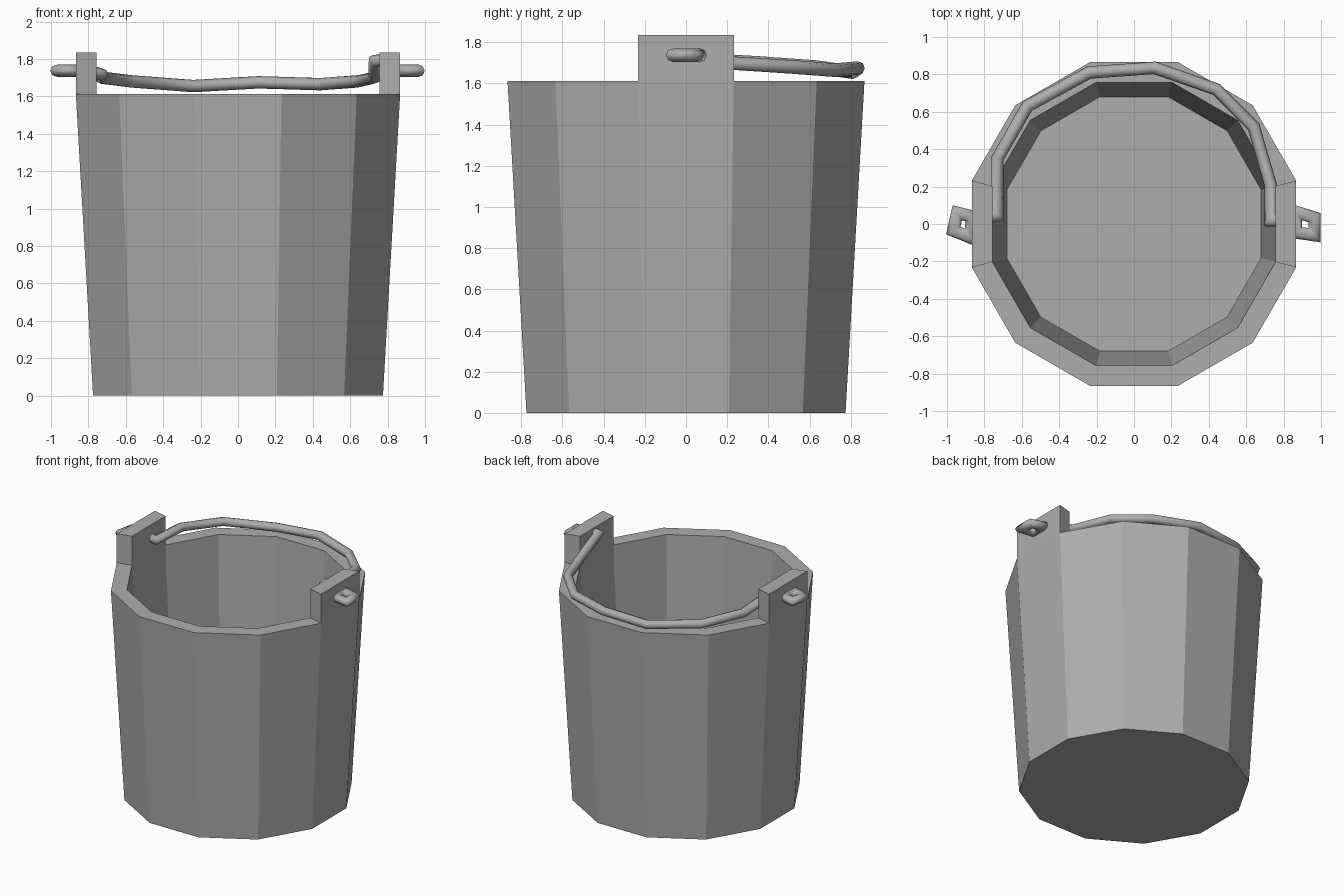
import bpy, bmesh, math
from mathutils import Vector

if "Cube" in bpy.data.objects:
    bpy.data.objects.remove(bpy.data.objects["Cube"])

SIDES = 12
grey = bpy.data.materials.new("dark_grey")
grey.diffuse_color = (0.42, 0.42, 0.42, 1)
grey.use_nodes = True
grey.node_tree.nodes["Principled BSDF"].inputs["Base Color"].default_value = grey.diffuse_color


def finish(name, bm, smooth=False):
    bmesh.ops.recalc_face_normals(bm, faces=bm.faces)
    for f in bm.faces:
        f.smooth = smooth and len(f.verts) == 4
    me = bpy.data.meshes.new(name)
    bm.to_mesh(me)
    bm.free()
    me.materials.append(grey)
    ob = bpy.data.objects.new(name, me)
    bpy.context.collection.objects.link(ob)
    return ob


def polygon_ring(bm, apothem, z):
    r = apothem / math.cos(math.pi / SIDES)
    return [bm.verts.new((r * math.cos(math.radians(15 + 30 * i)),
                          r * math.sin(math.radians(15 + 30 * i)), z))
            for i in range(SIDES)]


def tube(name, points, radius, closed=False, sides=8):
    """Sweep a mitred round section along a path."""
    pts = [Vector(p) for p in points]
    n = len(pts)
    bm = bmesh.new()
    rings = []
    for i, p in enumerate(pts):
        a = pts[i - 1] if (closed or i > 0) else None
        b = pts[(i + 1) % n] if (closed or i < n - 1) else None
        d_in = (p - a).normalized() if a else (b - p).normalized()
        d_out = (b - p).normalized() if b else d_in
        t = (d_in + d_out).normalized()
        side = t.cross(Vector((0, 0, 1))).normalized()
        up = side.cross(t)
        miter = 1 / t.dot(d_in)
        rings.append([bm.verts.new(p + radius * (
            side * miter * math.cos(2 * math.pi * k / sides)
            + up * math.sin(2 * math.pi * k / sides))) for k in range(sides)])
    for i in range(n if closed else n - 1):
        r0, r1 = rings[i], rings[(i + 1) % n]
        for k in range(sides):
            j = (k + 1) % sides
            bm.faces.new((r0[k], r0[j], r1[j], r1[k]))
    if not closed:
        bm.faces.new(rings[0])
        bm.faces.new(rings[-1])
    return finish(name, bm, smooth=True)


# Bucket body: outer wall, rim, inner wall and floor
bm = bmesh.new()
rings = [polygon_ring(bm, a, z) for a, z in
         ((0.775, 0), (0.867, 1.613), (0.757, 1.613), (0.68, 0.1))]
bm.faces.new(rings[0])
bm.faces.new(rings[-1])
lugs = []
for level, (lo, hi) in enumerate(zip(rings, rings[1:])):
    for i in range(SIDES):
        j = (i + 1) % SIDES
        f = bm.faces.new((lo[i], lo[j], hi[j], hi[i]))
        if level == 1 and abs(f.calc_center_median().y) < 0.01:
            lugs.append(f)
# Lugs: rim faces on the left and right raised straight up
for f in lugs:
    ext = bmesh.ops.extrude_discrete_faces(bm, faces=[f])
    bmesh.ops.translate(bm, verts=ext["faces"][0].verts, vec=(0, 0, 0.222))
bmesh.ops.remove_doubles(bm, verts=bm.verts, dist=0.0001)
finish("bucket_body", bm)

# Wire handle resting on the back of the rim, its ends bent into the lugs
tube("handle", [(-0.80, 0.035, 1.737), (-0.73, 0.045, 1.717),
                (-0.73, 0.35, 1.70), (-0.57, 0.63, 1.68),
                (-0.24, 0.81, 1.655), (0.11, 0.835, 1.675), (0.44, 0.72, 1.665),
                (0.64, 0.52, 1.68), (0.73, 0.21, 1.70), (0.73, 0.02, 1.79),
                (0.80, 0.02, 1.795)], 0.033)

# Handle end loops outside the lugs
tube("right_handle_loop", [(0.865, 0.065, 1.737), (0.965, 0.034, 1.737),
                           (0.965, -0.06, 1.737), (0.865, -0.045, 1.737)], 0.033, True)
tube("left_handle_loop", [(-0.945, 0.06, 1.737), (-0.865, 0.04, 1.737),
                          (-0.875, -0.072, 1.737), (-0.966, -0.035, 1.737)], 0.033, True)
